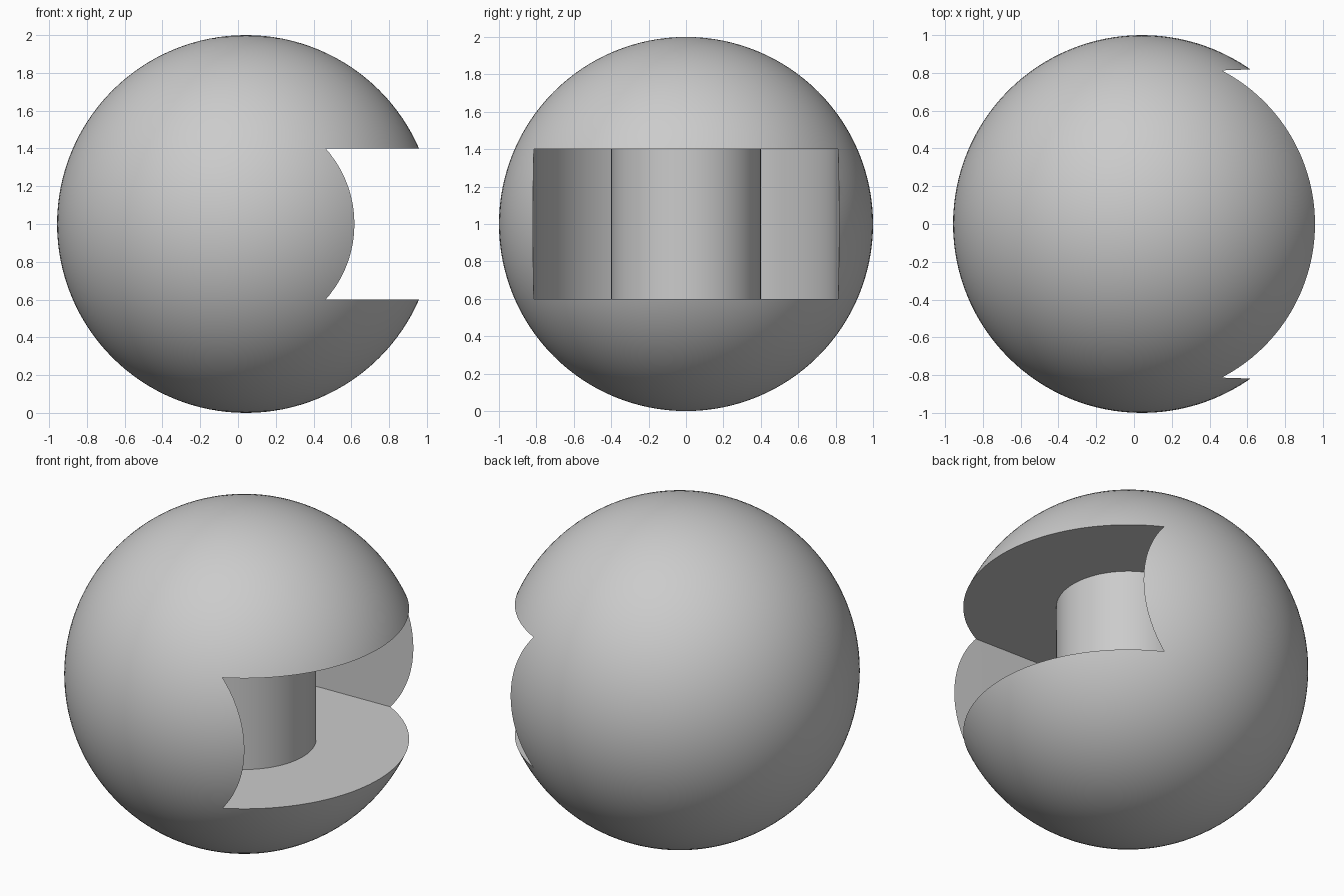
import bpy
import math
import bmesh

if "Cube" in bpy.data.objects:
    bpy.data.objects.remove(bpy.data.objects["Cube"])

CX = 0.042            # sphere centre, offset so the notched body is centred
SLOT_LOW, SLOT_HIGH = 0.6, 1.4

grey = bpy.data.materials.new("plain grey")
grey.diffuse_color = (0.6, 0.6, 0.6, 1)
grey.use_nodes = True
grey.node_tree.nodes["Principled BSDF"].inputs["Base Color"].default_value = grey.diffuse_color


def prism(name, outline, low, high):
    """Vertical prism over a plan outline."""
    bm = bmesh.new()
    base = bm.faces.new([bm.verts.new((x, y, low)) for x, y in outline])
    top = bmesh.ops.extrude_face_region(bm, geom=[base])
    verts = [v for v in top["geom"] if isinstance(v, bmesh.types.BMVert)]
    bmesh.ops.translate(bm, vec=(0, 0, high - low), verts=verts)
    bmesh.ops.recalc_face_normals(bm, faces=bm.faces)
    mesh = bpy.data.meshes.new(name)
    bm.to_mesh(mesh)
    bm.free()
    obj = bpy.data.objects.new(name, mesh)
    bpy.context.collection.objects.link(obj)
    obj.hide_render = True
    return obj


def arc(radius, start, end, steps):
    angles = [math.radians(start + (end - start) * i / steps) for i in range(steps + 1)]
    return [(CX + radius * math.cos(a), radius * math.sin(a)) for a in angles]


def subtract(obj, cutter):
    """Cut one object from another and remove the cutter."""
    mod = obj.modifiers.new("cut", "BOOLEAN")
    mod.operation = "DIFFERENCE"
    mod.solver = "EXACT"
    mod.object = cutter
    bpy.context.view_layer.objects.active = obj
    bpy.ops.object.modifier_apply(modifier=mod.name)
    bpy.data.objects.remove(cutter)


# Slot: round at the back, slightly flared towards the open side
flare = [(CX + 1.2, -0.838), (CX + 1.2, 0.838)]
slot = prism("slot_cutter", flare + arc(0.8, 90, 270, 64), SLOT_LOW, SLOT_HIGH)

# Column left standing in the slot
column = prism("column_core", arc(0.4, 0, 360, 96)[:-1], 0.4, 1.6)
subtract(slot, column)

# Sphere body
bpy.ops.mesh.primitive_uv_sphere_add(segments=128, ring_count=64, radius=1, location=(CX, 0, 1))
body = bpy.context.object
body.name = "slotted_sphere"
subtract(body, slot)
body.data.materials.clear()
body.data.materials.append(grey)
for face in body.data.polygons:
    face.material_index = 0

# Smooth curves, crisp slot edges
bpy.ops.object.select_all(action="DESELECT")
body.select_set(True)
bpy.context.view_layer.objects.active = body
bpy.ops.object.shade_smooth_by_angle(angle=math.radians(30))
